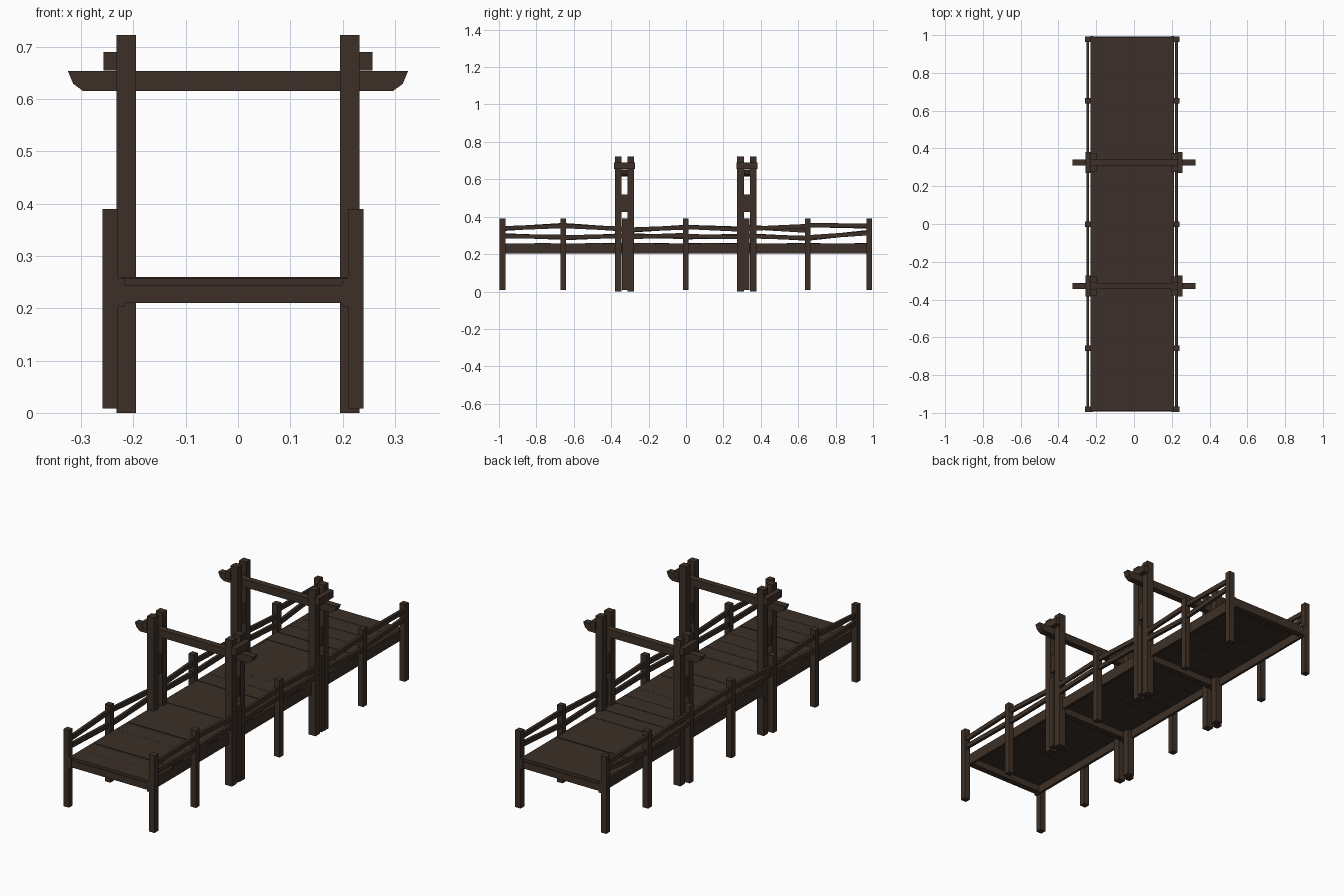
import bpy, bmesh, math, random
from mathutils import Vector

if "Cube" in bpy.data.objects:
    bpy.data.objects.remove(bpy.data.objects["Cube"])

random.seed(4)


def material(name, col):
    m = bpy.data.materials.new(name)
    m.diffuse_color = (*col, 1)
    m.use_nodes = True
    m.node_tree.nodes["Principled BSDF"].inputs["Base Color"].default_value = m.diffuse_color
    return m


WOOD = material("dark brown wood", (0.047, 0.030, 0.020))
DECK = material("reddish brown wood", (0.045, 0.028, 0.021))


def finish(name, bm, mat):
    bmesh.ops.recalc_face_normals(bm, faces=bm.faces[:])
    me = bpy.data.meshes.new(name)
    bm.to_mesh(me)
    bm.free()
    me.materials.append(mat)
    ob = bpy.data.objects.new(name, me)
    bpy.context.collection.objects.link(ob)
    return ob


def prism(name, profile, axis, a, b, mat=WOOD):
    """Extrude a 2D profile along x (profile y,z) or y (profile x,z)."""
    bm = bmesh.new()
    put = (lambda p, t: (t, p[0], p[1])) if axis == 'x' else (lambda p, t: (p[0], t, p[1]))
    f = bm.faces.new([bm.verts.new(put(p, a)) for p in profile])
    ext = bmesh.ops.extrude_face_region(bm, geom=[f])
    d = Vector(put((0, 0), b - a))
    bmesh.ops.translate(bm, vec=d, verts=[v for v in ext['geom'] if isinstance(v, bmesh.types.BMVert)])
    return finish(name, bm, mat)


def box(name, x0, x1, y0, y1, z0, z1, mat=WOOD):
    return prism(name, [(x0, z0), (x1, z0), (x1, z1), (x0, z1)], 'y', y0, y1, mat)


# Deck planks with slight unevenness
N = 22
w = 1.98 / N
for i in range(N):
    y = -0.99 + i * w
    dz = random.uniform(-0.002, 0.002)
    box("deck_plank", -0.221 + random.uniform(-.004, .004), 0.203 + random.uniform(-.004, .006),
        y, y + w - 0.001, 0.243, 0.258 + dz, DECK)

# Side stringers and cross joists
box("left_stringer", -0.230, -0.217, -0.995, 0.995, 0.203, 0.257)
box("right_stringer", 0.199, 0.212, -0.995, 0.995, 0.203, 0.257)
for y in (-0.978, -0.328, 0.325, 0.978):
    box("cross_joist", -0.218, 0.200, y - 0.015, y + 0.015, 0.210, 0.244)

# Railing posts
POSTS = (-0.981, -0.657, -0.328, -0.002, 0.325, 0.652, 0.979)
SIDES = ((-0.259, -0.229), (0.210, 0.240))
for x0, x1 in SIDES:
    for y in POSTS:
        box("railing_post", x0, x1, y - 0.0148, y + 0.0148, 0.008, 0.390)

# Sloping rails, start and end height for every bay
UPPER = [((.335, .355), (.355, .332), (.325, .345), (.345, .335), (.345, .325), (.355, .348)),
         ((.338, .350), (.350, .335), (.330, .342), (.345, .330), (.335, .350), (.355, .352))]
LOWER = [((.300, .288), (.285, .300), (.300, .292), (.290, .298), (.300, .283), (.283, .318)),
         ((.296, .292), (.290, .296), (.290, .302), (.296, .290), (.296, .286), (.290, .312))]
for s, (x0, x1) in enumerate(SIDES):
    c = (x0 + x1) / 2
    for label, rows in (("upper_rail", UPPER[s]), ("lower_rail", LOWER[s])):
        for k, (za, zb) in enumerate(rows):
            ya, yb = POSTS[k], POSTS[k + 1]
            h = 0.0115
            prism(label, [(ya, za - h), (yb, zb - h), (yb, zb + h), (ya, za + h)], 'x', c - .007, c + .007)

# Two gateways: paired tall posts, spacers, clamps and a shaped crossbeam
for y in (-0.328, 0.325):
    for s in (-1, 1):
        xa, xb = sorted((s * 0.195, s * 0.232))
        for o in (-1, 1):
            ya, yb = sorted((y + o * 0.016, y + o * 0.051))
            box("tall_post", xa, xb, ya, yb, 0.0, 0.722)
        box("post_spacer", xa + .004, xb - .004, y - .017, y + .017, 0.425, 0.518)
        ca, cb = sorted((s * 0.231, s * 0.257))
        box("post_clamp", ca, cb, y - 0.056, y + 0.056, 0.654, 0.690)
    beam = [(-.325, .653), (-.315, .629), (-.296, .615), (.296, .615), (.315, .629), (.325, .653)]
    prism("gateway_crossbeam", beam, 'y', y - 0.016, y + 0.016)
